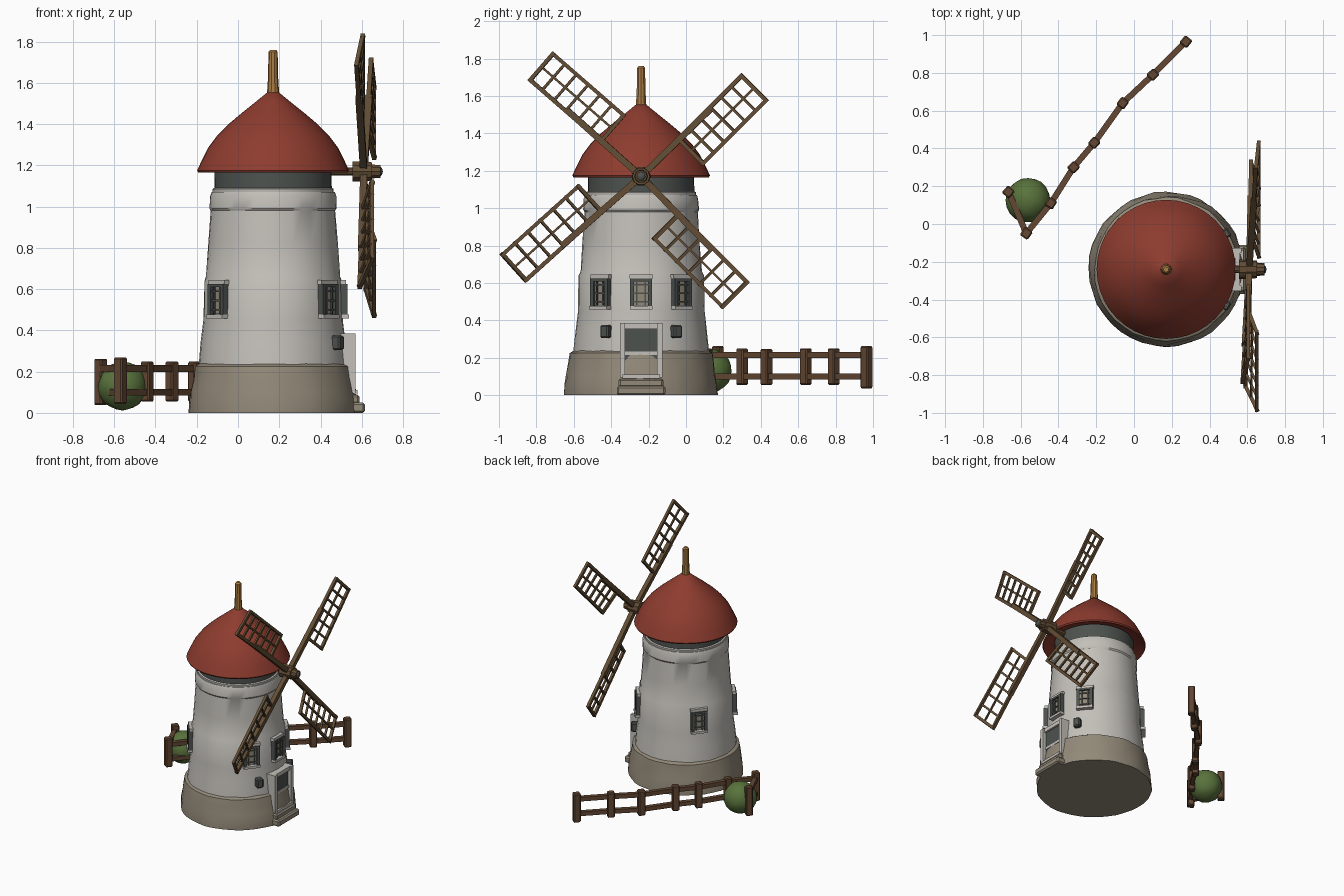
import bpy, bmesh, random
from math import cos, sin, pi, radians
from mathutils import Matrix, Vector

random.seed(4)
cube = bpy.data.objects.get("Cube")
if cube:
    bpy.data.objects.remove(cube)


def material(name, r, g, b):
    m = bpy.data.materials.new(name)
    m.use_nodes = True
    m.diffuse_color = (r, g, b, 1)
    m.node_tree.nodes["Principled BSDF"].inputs["Base Color"].default_value = (r, g, b, 1)
    return m


PLASTER = material("white plaster", .55, .53, .49)
STONE = material("taupe stone", .29, .25, .19)
DARK = material("dark grey stone", .075, .085, .078)
ROOF = material("red roof", .27, .045, .028)
SPIRE = material("golden wood", .40, .20, .055)
WOOD = material("sail wood", .125, .075, .035)
FENCE = material("fence wood", .125, .063, .032)
LEAF = material("leaf green", .10, .17, .045)

TOWER = Vector((.17, -.24, 0))


def finish(name, bm, mat, smooth=None):
    bmesh.ops.recalc_face_normals(bm, faces=bm.faces)
    mesh = bpy.data.meshes.new(name)
    bm.to_mesh(mesh)
    bm.free()
    obj = bpy.data.objects.new(name, mesh)
    bpy.context.collection.objects.link(obj)
    mesh.materials.append(mat)
    if smooth:
        bpy.ops.object.select_all(action='DESELECT')
        obj.select_set(True)
        bpy.context.view_layer.objects.active = obj
        bpy.ops.object.shade_smooth_by_angle(angle=radians(smooth))
    return obj


def lathe(name, profile, mat, steps=40, jitter=0.0, smooth=35):
    """Spin (radius, height) points around the tower axis; caps both ends."""
    bm = bmesh.new()
    rings = []
    for r, z in profile:
        rings.append([bm.verts.new(TOWER + Vector((
            (r + random.uniform(-jitter, jitter)) * cos(2 * pi * i / steps),
            (r + random.uniform(-jitter, jitter)) * sin(2 * pi * i / steps), z)))
            for i in range(steps)])
    for low, high in zip(rings, rings[1:]):
        for i in range(steps):
            j = (i + 1) % steps
            bm.faces.new((low[i], low[j], high[j], high[i]))
    bm.faces.new(rings[0])
    bm.faces.new(rings[-1])
    return finish(name, bm, mat, smooth)


def box(bm, centre, size, turn=Matrix()):
    m = Matrix.Translation(centre) @ turn @ Matrix.Diagonal((*size, 1))
    bmesh.ops.create_cube(bm, size=1, matrix=m)


def beam(bm, a, b, thick):
    a, b = Vector(a), Vector(b)
    turn = (b - a).to_track_quat('Z', 'Y').to_matrix().to_4x4()
    box(bm, (a + b) / 2, (thick, thick, (b - a).length), turn)


def wall_box(bm, angle, radius, side, z, size):
    """Box on the wall: size is depth, width, height; side shifts along the wall."""
    turn = Matrix.Rotation(radians(angle), 4, 'Z')
    box(bm, TOWER + turn @ Vector((radius, side, z)), size, turn)


# Tower body
lathe("stone_base", [(.41, 0), (.408, .06), (.398, .11), (.388, .17), (.38, .225), (.355, .24)],
      STONE, jitter=.005)
lathe("plaster_wall", [(.362, .23), (.352, .34), (.338, .45), (.334, .64), (.325, .66),
                       (.313, .82), (.302, .98), (.309, .99), (.306, 1.05), (.298, 1.07)],
      PLASTER, jitter=.002)
lathe("neck", [(.285, 1.06), (.283, 1.19)], DARK)
lathe("neck_collar", [(.292, 1.06), (.294, 1.085), (.286, 1.09)], PLASTER)

# Domed roof with hollow eaves, and spire
lathe("roof", [(.27, 1.21), (.362, 1.165), (.368, 1.175), (.345, 1.225), (.315, 1.285),
               (.27, 1.345), (.215, 1.40), (.15, 1.455), (.085, 1.507), (.02, 1.56)],
      ROOF, smooth=50)
lathe("spire", [(.03, 1.54), (.025, 1.62), (.022, 1.75), (.014, 1.76)], SPIRE, steps=10)

# Windows: deep dark surround, pale panel and lattice bars
surround, panel, bars, sills = (bmesh.new() for _ in range(4))
for angle in (0, 39, -39, 141, -141):
    r, z = .335, .545
    for s in (-.048, .048):
        wall_box(surround, angle, r, s, z, (.05, .022, .16))
    wall_box(surround, angle, r, 0, z + .072, (.05, .1, .016))
    wall_box(panel, angle, r - .008, 0, z, (.036, .08, .13))
    for s in (-.022, .022):
        wall_box(bars, angle, r + .012, s, z, (.012, .008, .13))
    for h in (-.045, 0, .045):
        wall_box(bars, angle, r + .012, 0, z + h, (.012, .08, .008))
    wall_box(sills, angle, r + .002, 0, z - .078, (.06, .12, .018))
    wall_box(sills, angle, r - .005, 0, z + .09, (.045, .125, .02))
finish("window_surrounds", surround, DARK)
finish("window_panels", panel, STONE)
finish("window_bars", bars, DARK)
finish("window_sills", sills, PLASTER)

# Doorway, steps and wall lamps on the sail side
door, frame, steps, lamps = (bmesh.new() for _ in range(4))
wall_box(door, 0, .35, 0, .23, (.05, .17, .26))
for s in (-.1, .1):
    wall_box(frame, 0, .355, s, .24, (.09, .028, .29))
wall_box(frame, 0, .355, 0, .37, (.07, .2, .03))
wall_box(frame, 0, .355, 0, .225, (.05, .18, .018))
wall_box(frame, 0, .365, 0, .10, (.09, .2, .02))
wall_box(steps, 0, .38, 0, .025, (.13, .26, .05))
wall_box(steps, 0, .365, 0, .065, (.11, .24, .045))
bmesh.ops.bevel(steps, geom=steps.edges[:], offset=.01, segments=1, affect='EDGES')
for angle in (-31, 31):
    wall_box(lamps, angle, .36, 0, .34, (.06, .05, .07))
bmesh.ops.bevel(lamps, geom=lamps.edges[:], offset=.008, segments=1, affect='EDGES')
finish("door", door, DARK)
finish("door_frame", frame, PLASTER)
finish("door_steps", steps, STONE)
finish("wall_lamps", lamps, DARK)

# Sail hub and shaft
HUB = Vector((.61, -.24, 1.17))
hub = bmesh.new()
for x0, x1, r in ((.40, .56, .022), (.555, .65, .052), (.64, .69, .036)):
    m = Matrix.Translation(((x0 + x1) / 2, HUB.y, HUB.z)) @ Matrix.Rotation(pi / 2, 4, 'Y')
    bmesh.ops.create_cone(hub, cap_ends=True, segments=10, radius1=r, radius2=r * .9,
                          depth=x1 - x0, matrix=m)
finish("sail_hub", hub, WOOD, 35)
cap = bmesh.new()
bmesh.ops.create_uvsphere(cap, u_segments=12, v_segments=8, radius=.03,
                          matrix=Matrix.Translation((.672, HUB.y, HUB.z)))
finish("hub_cap", cap, DARK, 40)


# Lattice sails: angle, length, x of the spar tip, x of the outer rail
def sail(name, angle, length, spar_x, outer_x):
    along = Vector((0, cos(radians(angle)), sin(radians(angle))))
    across = Vector((0, along.z, -along.y))
    inner = .285

    def point(t, w):
        p = HUB + along * t + across * (w * .185)
        x0 = HUB.x + (spar_x - HUB.x) * t / length
        p.x = x0 + (outer_x - x0) * w
        return p

    bm = bmesh.new()
    beam(bm, HUB, point(length * .68, .04), .034)
    beam(bm, point(inner, 0), point(length + .01, 0), .022)
    beam(bm, point(inner - .01, .5), point(length + .01, .5), .012)
    beam(bm, point(inner - .01, 1), point(length + .01, 1), .02)
    count = 7
    for i in range(count):
        t = inner + (length - inner) * i / (count - 1)
        beam(bm, point(t, -.04), point(t, 1.05), .02 if i in (0, count - 1) else .014)
    finish(name, bm, WOOD)


sail("sail_upper_back", 45, .76, .645, .66)
sail("sail_upper_front", 139, .785, .575, .605)
sail("sail_lower_front", 222, .83, .59, .65)
sail("sail_lower_back", -45, .80, .62, .66)

# Fence: chunky posts joined by two rails
spots = [(-.665, .17), (-.57, -.05), (-.44, .11), (-.32, .30), (-.21, .43),
         (-.06, .64), (.10, .79), (.275, .965)]
posts, rails = bmesh.new(), bmesh.new()
for i, (x, y) in enumerate(spots):
    turn = Matrix.Rotation(radians(50 + random.uniform(-8, 8)), 4, 'Z')
    end = i in (0, 1, len(spots) - 1)
    box(posts, (x, y, .155 + random.uniform(-.006, .006)),
        (.052, .05, .225 if end else .195), turn)
bmesh.ops.bevel(posts, geom=posts.edges[:], offset=.007, segments=1, affect='EDGES')
for (x0, y0), (x1, y1) in zip(spots, spots[1:]):
    for z in (.1, .215):
        beam(rails, (x0, y0, z), (x1, y1, z), .032)
finish("fence_posts", posts, FENCE)
finish("fence_rails", rails, FENCE)

# Round bush
bush = bmesh.new()
bmesh.ops.create_icosphere(bush, subdivisions=3, radius=.118,
                           matrix=Matrix.Translation((-.56, .125, .13)))
for v in bush.verts:
    v.co += v.normal * random.uniform(-.003, .003)
finish("bush", bush, LEAF, 60)
